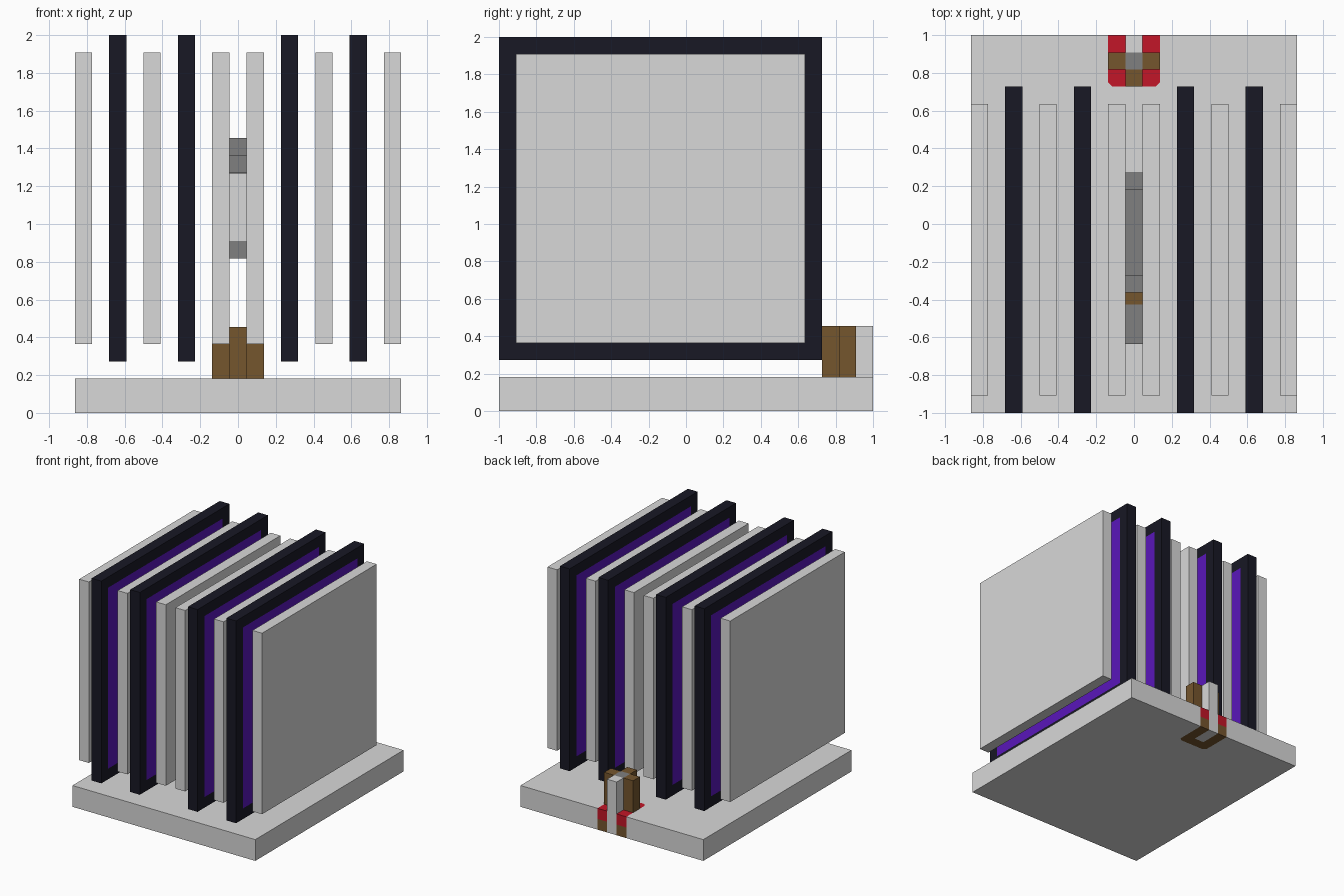
import bpy, bmesh

cube = bpy.data.objects.get("Cube")
if cube:
    bpy.data.objects.remove(cube)

U = 1 / 11  # one block


def material(name, r, g, b):
    m = bpy.data.materials.new(name)
    m.use_nodes = True
    m.diffuse_color = (r, g, b, 1)
    m.node_tree.nodes["Principled BSDF"].inputs["Base Color"].default_value = (r, g, b, 1)
    return m


light = material("light_grey", 0.69, 0.69, 0.69)
grey = material("dark_grey", 0.215, 0.215, 0.215)
navy = material("dark_navy", 0.009, 0.009, 0.018)
purple = material("purple", 0.1, 0.008, 0.49)
brown = material("brown", 0.178, 0.092, 0.027)
red = material("red", 0.54, 0.008, 0.021)


def finish(name, bm, *mats):
    bmesh.ops.recalc_face_normals(bm, faces=bm.faces)
    mesh = bpy.data.meshes.new(name)
    bm.to_mesh(mesh)
    bm.free()
    for m in mats:
        mesh.materials.append(m)
    obj = bpy.data.objects.new(name, mesh)
    bpy.context.collection.objects.link(obj)
    return obj


def box_mesh(xs, ys, zs):
    bm = bmesh.new()
    bmesh.ops.create_cube(bm, size=1)
    for v in bm.verts:
        for i, (a, b) in enumerate((xs, ys, zs)):
            v.co[i] = U * (b if v.co[i] > 0 else a)
    return bm


def box(name, mat, xs, ys, zs):
    return finish(name, box_mesh(xs, ys, zs), mat)


def prism(name, mat, outline, low, high):
    bm = bmesh.new()
    face = bm.faces.new([bm.verts.new((x * U, y * U, low * U)) for x, y in outline])
    top = bmesh.ops.extrude_face_region(bm, geom=[face])["geom"]
    bmesh.ops.translate(bm, vec=(0, 0, (high - low) * U),
                        verts=[g for g in top if isinstance(g, bmesh.types.BMVert)])
    return finish(name, bm, mat)


def around(x):
    return (x - 0.5, x + 0.5)


MID = around(0)

# base slab with a notch, chamfered at its inner corners, in the back edge
notch = [(1.25, 8), (1.5, 8.25), (1.5, 11)]
half = notch + [(9.5, 11), (9.5, -11)]
prism("base", light, half + [(-x, y) for x, y in reversed(half)], 0, 2)
box("base_tongue", light, MID, (9, 11), (0, 2))

# plain plates
for i, x in enumerate((-9, -5, -1, 1, 5, 9)):
    box(f"plate_{i + 1}", light, around(x), (-10, 7), (4, 21))

# dark frames with a purple panel on both broad sides
for i, x in enumerate((-7, -3, 3, 7)):
    bm = box_mesh(around(x), (-11, 8), (3, 22))
    bm.normal_update()
    broad = [f for f in bm.faces if abs(f.normal.x) > 0.9]
    bmesh.ops.inset_individual(bm, faces=broad, thickness=U, use_even_offset=True)
    for f in broad:
        f.material_index = 1
    finish(f"framed_panel_{i + 1}", bm, navy, purple)

# socket in the notch and the posts above it
foot = [(0.5, 11), (0.5, 8)] + notch
for side, s in (("left", 1), ("right", -1)):
    outline = [(s * x, y) for x, y in foot]
    prism(f"socket_foot_{side}", brown, outline, 0, 1)
    prism(f"socket_inlay_{side}", red, outline, 1, 2)
    box(f"side_post_{side}", brown, around(s), (9, 10), (2, 5))
box("front_post", brown, MID, (8, 9), (0, 5))
box("core_post", grey, MID, (9, 10), (2, 5))
box("back_post", light, MID, (10, 11), (2, 5))

# part held between the two middle plates
box("core_top", grey, MID, (-3, 2), (15, 16))
box("core_shoulder", grey, MID, (-4, 3), (14, 15))
box("core_block", light, MID, (-7, -4.7), (10, 13.92))
box("core_cap", grey, MID, (-7, -4.7), (13.92, 14))
box("core_foot", grey, MID, (-7, -4.7), (9, 10))
box("core_grip", brown, MID, (-4.7, -4), (10, 14))
